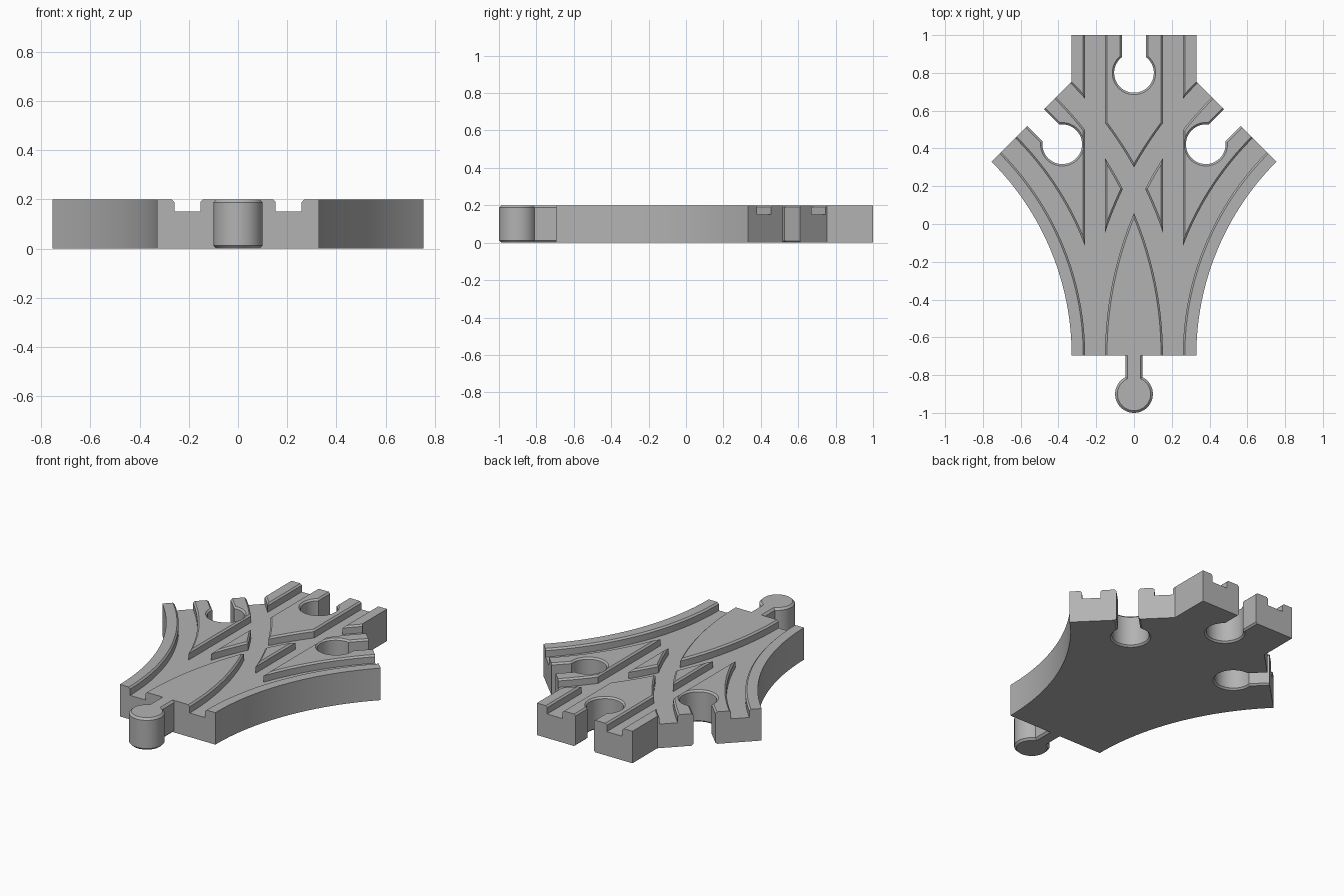
import bpy, bmesh, math
from math import sin, cos, pi
from mathutils import Matrix, Vector

cube = bpy.data.objects.get("Cube")
if cube:
    bpy.data.objects.remove(cube, do_unlink=True)

HEIGHT = 0.2
HALF = 0.33          # half width of a track
START = -0.695       # front end of the track
RADIUS = 1.78        # centre line of the side branches
TURN = pi / 4
BEVEL = 0.01

grey = bpy.data.materials.new("track_grey")
grey.use_nodes = True
COLOUR = (0.45, 0.45, 0.45, 1)
grey.diffuse_color = COLOUR
grey.node_tree.nodes["Principled BSDF"].inputs["Base Color"].default_value = COLOUR


def loft(name, rings):
    """Closed solid through rings of points with equal counts."""
    bm = bmesh.new()
    loops = [[bm.verts.new(p) for p in ring] for ring in rings]
    n = len(loops[0])
    for a, b in zip(loops, loops[1:]):
        for i in range(n):
            j = (i + 1) % n
            bm.faces.new((a[i], a[j], b[j], b[i]))
    bm.faces.new(loops[0][::-1])
    bm.faces.new(loops[-1])
    bmesh.ops.recalc_face_normals(bm, faces=bm.faces)
    mesh = bpy.data.meshes.new(name)
    bm.to_mesh(mesh)
    bm.free()
    mesh.materials.append(grey)
    obj = bpy.data.objects.new(name, mesh)
    bpy.context.collection.objects.link(obj)
    return obj


def branch_point(side, offset, angle):
    """Point on a side branch; offset is measured towards the curve centre."""
    r = RADIUS - offset
    return Vector((side * (RADIUS - r * cos(angle)), START + r * sin(angle), 0))


def keyhole(radius, neck, length, levels, place):
    """Rings of a round head with a straight neck; levels are (z, growth)."""
    rings = []
    for z, grow in levels:
        r, w = radius + grow, neck + grow
        a = math.asin(w / r)
        arc = [a + (2 * pi - 2 * a) * i / 48 for i in range(49)]
        pts = [(r * sin(t), r * cos(t), z) for t in arc]
        pts += [(-w, length, z), (w, length, z)]
        rings.append([place @ Vector(p) for p in pts])
    return rings


def cut(target, cutter):
    cutter.hide_render = True
    mod = target.modifiers.new("cut", 'BOOLEAN')
    mod.operation = 'DIFFERENCE'
    mod.solver = 'EXACT'
    mod.object = cutter
    bpy.context.view_layer.objects.active = target
    bpy.ops.object.modifier_apply(modifier=mod.name)
    bpy.data.objects.remove(cutter, do_unlink=True)


def smooth(obj):
    bpy.ops.object.select_all(action='DESELECT')
    obj.select_set(True)
    bpy.context.view_layer.objects.active = obj
    bpy.ops.object.shade_smooth_by_angle(angle=math.radians(25))


# Track body: straight track fused with two curved branches
half = [branch_point(1, HALF, TURN * i / 32) for i in range(33)]
tip = half[-1]
half += [Vector((HALF, tip.x + tip.y - HALF, 0)), Vector((HALF, 1, 0))]
outline = half + [Vector((-p.x, p.y, 0)) for p in reversed(half)]
body = loft("track_body", [[p + Vector((0, 0, z)) for p in outline] for z in (0, HEIGHT)])

# Wheel grooves: flared section swept along each route
INNER, OUTER = 0.153, 0.259
FLOOR = 0.15
section = [(INNER, FLOOR), (OUTER, FLOOR), (OUTER, HEIGHT - BEVEL),
           (OUTER + 2 * BEVEL, HEIGHT + BEVEL), (INNER - 2 * BEVEL, HEIGHT + BEVEL),
           (INNER, HEIGHT - BEVEL)]
for hand in (-1, 1):
    cut(body, loft("straight_groove", [[Vector((hand * o, y, z)) for o, z in section]
                                       for y in (START - 0.03, 1.03)]))
    for side in (-1, 1):
        angles = [-0.02 + (TURN + 0.04) * i / 40 for i in range(41)]
        cut(body, loft("branch_groove", [
            [branch_point(side, hand * o, t) + Vector((0, 0, z)) for o, z in section]
            for t in angles]))

# Sockets at the three far ends
flare = [(-BEVEL, 2 * BEVEL), (BEVEL, 0), (HEIGHT - BEVEL, 0), (HEIGHT + BEVEL, 2 * BEVEL)]
ends = [(Vector((0, 1, 0)), 0)]
ends += [(branch_point(s, 0, TURN), -s * TURN) for s in (-1, 1)]
for end, angle in ends:
    place = (Matrix.Translation(end) @ Matrix.Rotation(angle, 4, 'Z')
             @ Matrix.Translation((0, -0.2, 0)))
    cut(body, loft("socket", keyhole(0.105, 0.063, 0.24, flare, place)))
smooth(body)

# Connector peg at the front
rounded = [(0, -0.012), (0.012, 0), (HEIGHT - 0.012, 0), (HEIGHT, -0.012)]
peg = loft("connector_peg", keyhole(0.1, 0.046, 0.9 + START, rounded,
                                    Matrix.Translation((0, -0.9, 0))))
smooth(peg)
